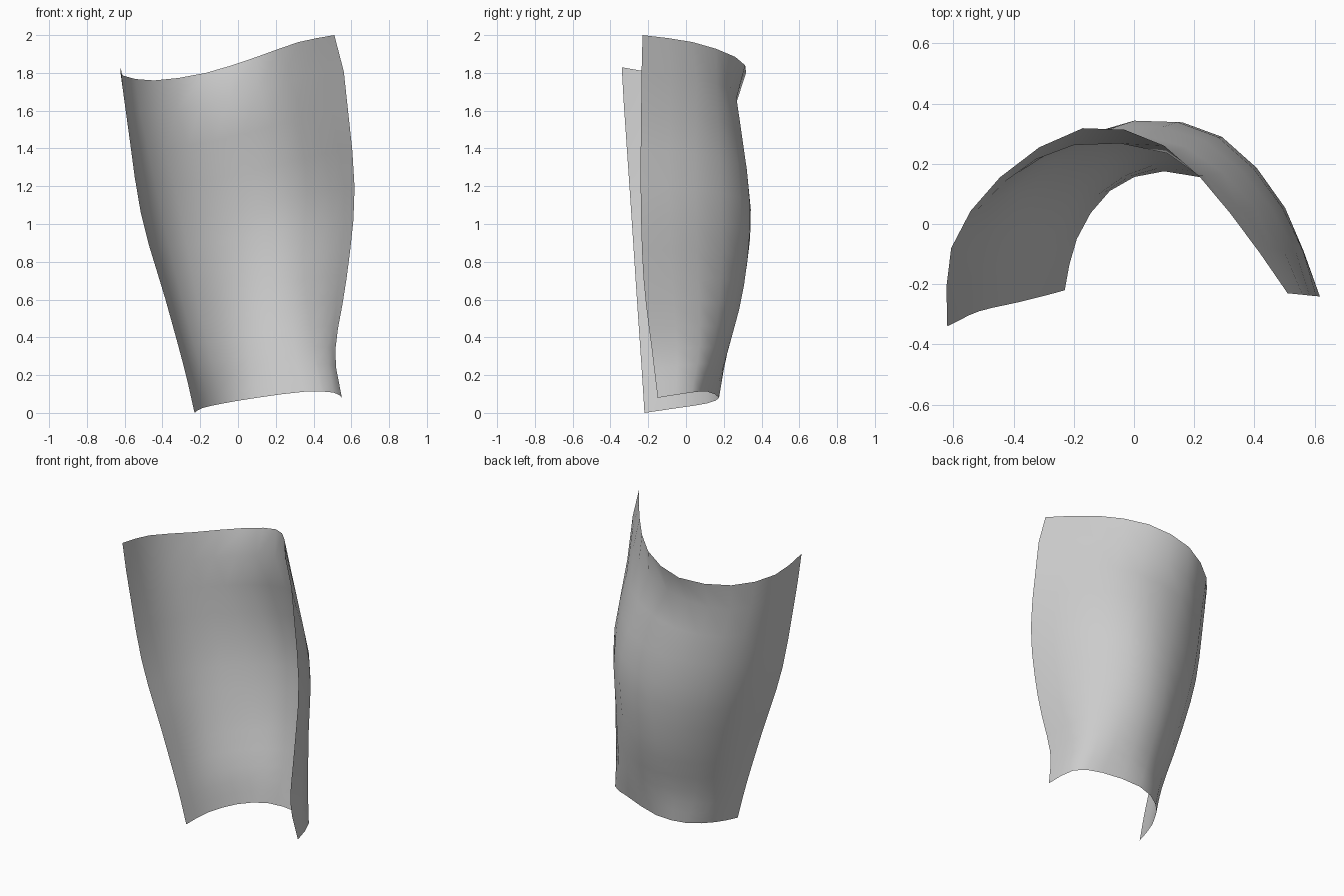
import bpy
from mathutils import Vector

if "Cube" in bpy.data.objects:
    bpy.data.objects.remove(bpy.data.objects["Cube"])

# Edges of the curved shell, left to right: x, y, z
BOTTOM = [(-.23, -.22, 0), (-.19, -.05, .025), (-.08, .11, .05), (.10, .175, .08),
          (.35, .115, .112), (.505, .03, .108), (.55, -.15, .08)]
TOP = [(-.62, -.34, 1.83), (-.607, -.08, 1.785), (-.445, .155, 1.76), (-.17, .318, 1.80),
       (.10, .26, 1.885), (.32, .035, 1.963), (.51, -.23, 2.0)]

# Cross-sections between them: height fraction, then x, y points
SECTIONS = [
    (.13, [(-.285, -.235), (-.25, -.06), (-.14, .10), (.06, .215), (.30, .195), (.47, .07), (.515, -.18)]),
    (.33, [(-.385, -.26), (-.35, -.03), (-.22, .16), (.02, .30), (.28, .27), (.48, .065), (.575, -.225)]),
    (.58, [(-.515, -.29), (-.47, -.02), (-.30, .215), (0, .343), (.28, .288), (.495, .05), (.617, -.24)]),
    (.90, [(-.60, -.33), (-.58, -.06), (-.43, .14), (-.20, .262), (.11, .235), (.35, .055), (.56, -.235)]),
]


def smooth_path(points, steps):
    """Catmull-Rom curve through the points."""
    p = [2 * points[0] - points[1]] + points + [2 * points[-1] - points[-2]]
    out = []
    for i in range(1, len(p) - 2):
        a, b, c, d = p[i - 1:i + 3]
        for k in range(steps):
            t = k / steps
            out.append(.5 * (2 * b + (c - a) * t + (2 * a - 5 * b + 4 * c - d) * t ** 2
                             + (3 * b - a - 3 * c + d) * t ** 3))
    return out + [points[-1].copy()]


# Control rows; heights blend between the slanted end edges
rows = [[Vector(p) for p in BOTTOM]]
for f, pts in SECTIONS:
    rows.append([Vector((x, y, b[2] + (t[2] - b[2]) * f))
                 for (x, y), b, t in zip(pts, BOTTOM, TOP)])
rows.append([Vector(p) for p in TOP])

# Refine across, then along the height (the flared rim stays straight)
rows = [smooth_path(r, 2) for r in rows]
columns = [smooth_path(list(c[:-1]), 3) + [c[-1]] for c in zip(*rows)]
n = len(columns[0])
verts = [v for c in columns for v in c]
faces = [(i * n + j, i * n + j + 1, (i + 1) * n + j + 1, (i + 1) * n + j)
         for i in range(len(columns) - 1) for j in range(n - 1)]

# Open curved guard shell, outer side facing the back
mesh = bpy.data.meshes.new("guard_shell")
mesh.from_pydata(verts, [], faces)
mesh.update()
for poly in mesh.polygons:
    poly.use_smooth = True
if sum(p.normal.y for p in mesh.polygons) < 0:
    mesh.flip_normals()
shell = bpy.data.objects.new("guard_shell", mesh)
bpy.context.collection.objects.link(shell)
